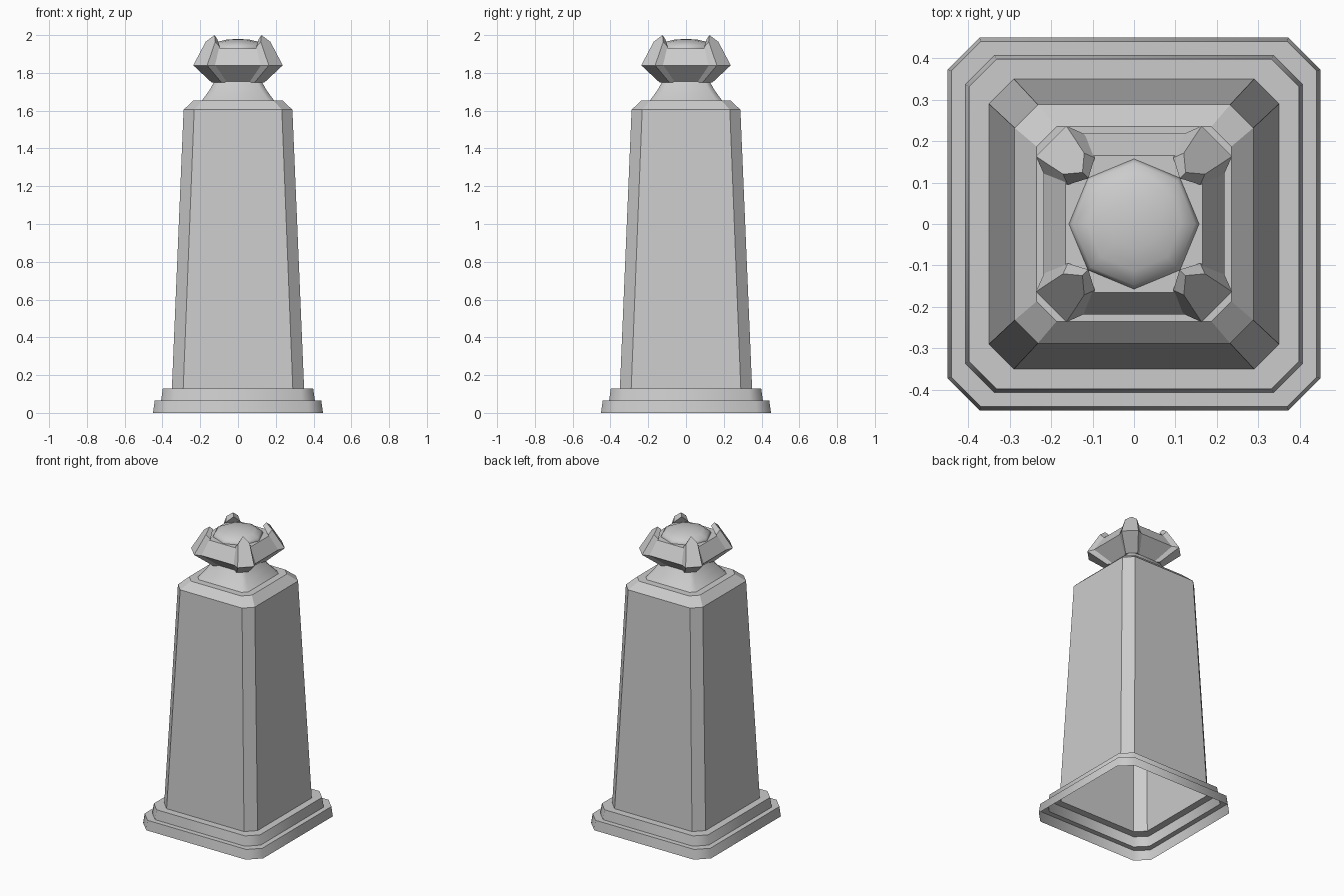
import bpy, bmesh, math

cube = bpy.data.objects.get("Cube")
if cube:
    bpy.data.objects.remove(cube, do_unlink=True)

stone = bpy.data.materials.new("grey_stone")
stone.use_nodes = True
grey = (0.6, 0.6, 0.6, 1)
stone.diffuse_color = grey
stone.node_tree.nodes["Principled BSDF"].inputs["Base Color"].default_value = grey


def finish(bm, name, smooth_angle=None):
    bmesh.ops.recalc_face_normals(bm, faces=bm.faces)
    mesh = bpy.data.meshes.new(name)
    bm.to_mesh(mesh)
    bm.free()
    mesh.materials.append(stone)
    obj = bpy.data.objects.new(name, mesh)
    bpy.context.collection.objects.link(obj)
    if smooth_angle:
        bpy.ops.object.select_all(action='DESELECT')
        obj.select_set(True)
        bpy.context.view_layer.objects.active = obj
        bpy.ops.object.shade_smooth_by_angle(angle=math.radians(smooth_angle))
    return obj


def bridge(bm, a, b):
    for i in range(len(a)):
        j = (i + 1) % len(a)
        bm.faces.new((a[i], a[j], b[j], b[i]))


def square_tower(name, profile, smooth_angle=None, cap=False):
    """Stack chamfered squares given as (half width, half flat, height)."""
    bm = bmesh.new()
    rings = []
    for w, f, z in profile:
        outline = [(w, -f), (w, f), (f, w), (-f, w), (-w, f), (-w, -f), (-f, -w), (f, -w)]
        rings.append([bm.verts.new((x, y, z)) for x, y in outline])
    for a, b in zip(rings, rings[1:]):
        bridge(bm, a, b)
    if cap:
        bm.faces.new(rings[-1])
    return finish(bm, name, smooth_angle)


# Hollow stepped plinth, open underneath
square_tower("plinth", [(.45, .373, 0), (.441, .37, .065), (.407, .337, .065),
                        (.398, .332, .13), (.35, .29, .13)], 50)

# Tapered shaft with bevelled shoulder and a flat ledge
square_tower("shaft", [(.35, .29, .13), (.288, .232, 1.605),
                       (.235, .187, 1.655), (.19, .16, 1.655)])

# Neck and the square cup above it
square_tower("neck", [(.19, .16, 1.655), (.15, .122, 1.71), (.125, .1, 1.755)], 50)
square_tower("cup", [(.12, .1, 1.75), (.218, .17, 1.84), (.165, .13, 1.93)], cap=True)

# Four pointed corner claws: outer and inner outlines as (radius, half width, height)
outer = [(.162, .037, 1.75), (.283, .052, 1.84), (.206, .036, 1.965), (.176, 0, 2.0)]
inner = [(.12, .045, 1.75), (.235, .07, 1.84), (.18, .046, 1.935), (.156, 0, 1.98)]


def outline(bm, rows, angle):
    path = [(d, t, z) for d, t, z in rows] + [(d, -t, z) for d, t, z in reversed(rows[:-1])]
    c, s = math.cos(angle), math.sin(angle)
    return [bm.verts.new((d * c - t * s, d * s + t * c, z)) for d, t, z in path]


for k, name in enumerate(("back_left", "back_right", "front_right", "front_left")):
    bm = bmesh.new()
    angle = math.radians(45 + 90 * k)
    loops = [outline(bm, rows, angle) for rows in (outer, inner)]
    bridge(bm, *loops)
    for v in loops:
        # split each side at its widest line: lower quad, upper pentagon
        bm.faces.new((v[0], v[1], v[5], v[6]))
        bm.faces.new(v[1:6])
    finish(bm, name + "_claw")

# Flattened eight-sided dome resting in the cup
bm = bmesh.new()
bmesh.ops.create_uvsphere(bm, u_segments=8, v_segments=8, radius=.16)
for v in bm.verts:
    v.co.z = 1.925 + v.co.z * .055 / .16
finish(bm, "dome", 60)
